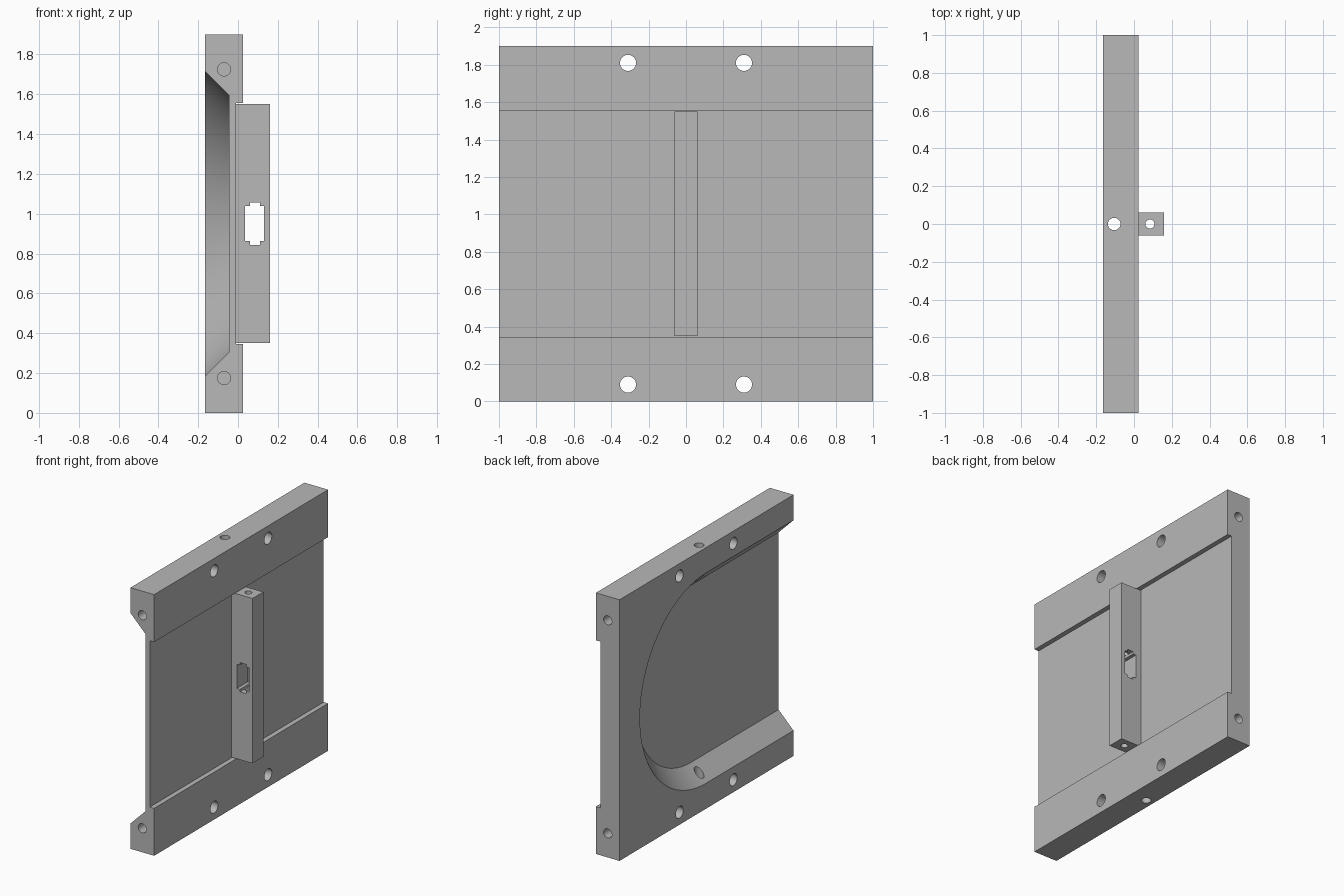
import bpy, bmesh
from math import sin, cos, pi
from mathutils import Matrix, Vector

cube = bpy.data.objects.get("Cube")
if cube:
    bpy.data.objects.remove(cube, do_unlink=True)

grey = bpy.data.materials.new("plain_grey")
grey.use_nodes = True
colour = (0.48, 0.48, 0.48, 1)
grey.diffuse_color = colour
grey.node_tree.nodes["Principled BSDF"].inputs["Base Color"].default_value = colour

MID = 0.95  # height of the middle of the plate


def make(name, bm):
    bmesh.ops.recalc_face_normals(bm, faces=bm.faces)
    mesh = bpy.data.meshes.new(name)
    bm.to_mesh(mesh)
    bm.free()
    mesh.materials.append(grey)
    ob = bpy.data.objects.new(name, mesh)
    bpy.context.collection.objects.link(ob)
    return ob


def box(name, low, high):
    bm = bmesh.new()
    low, high = Vector(low), Vector(high)
    size = Matrix.Diagonal((*(high - low), 1))
    bmesh.ops.create_cube(bm, size=1, matrix=Matrix.Translation((low + high) / 2) @ size)
    return make(name, bm)


def rod(centre, radius, length, axis):
    bm = bmesh.new()
    turn = Vector((0, 0, 1)).rotation_difference(Vector(axis)).to_matrix().to_4x4()
    bmesh.ops.create_cone(bm, cap_ends=True, segments=40, radius1=radius, radius2=radius,
                          depth=length, matrix=Matrix.Translation(centre) @ turn)
    return make("hole_cutter", bm)


def pocket_ring(bm, x, radius):
    # half circle towards the back, straight sides running out of the front
    pts = [(radius * cos(a), radius * sin(a)) for a in
           (-pi / 2 + pi * i / 64 for i in range(65))]
    pts = [(-1.2, -radius)] + pts + [(-1.2, radius)]
    return [bm.verts.new((x, y, MID + z)) for y, z in pts]


def pocket():
    bm = bmesh.new()
    outer = pocket_ring(bm, -0.215, 0.815)
    inner = pocket_ring(bm, -0.045, 0.645)
    bm.faces.new(outer)
    bm.faces.new(inner)
    for i in range(len(outer)):
        j = (i + 1) % len(outer)
        bm.faces.new((outer[i], outer[j], inner[j], inner[i]))
    return make("pocket_cutter", bm)


def cut(ob, cutters):
    for c in cutters:
        mod = ob.modifiers.new("cut", "BOOLEAN")
        mod.operation, mod.solver, mod.object = "DIFFERENCE", "EXACT", c
    bpy.context.view_layer.update()
    graph = bpy.context.evaluated_depsgraph_get()
    mesh = bpy.data.meshes.new_from_object(ob.evaluated_get(graph))
    ob.modifiers.clear()
    ob.data = mesh
    for c in cutters:
        bpy.data.objects.remove(c, do_unlink=True)


# Plate with a wide channel on one face and a bevelled pocket on the other
plate = box("plate", (-0.165, -1, 0), (0.025, 1, 1.9))
cutters = [box("channel_cutter", (-0.01, -1.2, 0.345), (0.2, 1.2, 1.555)), pocket()]
cutters.append(rod((-0.105, 0, MID), 0.033, 2.2, (0, 0, 1)))
for s in (-1, 1):
    for t in (-1, 1):
        # through holes in the face, blind holes in the ends
        cutters.append(rod((-0.07, 0.31 * s, MID + 0.86 * t), 0.043, 0.6, (1, 0, 0)))
        cutters.append(rod((-0.07, s, MID + 0.775 * t), 0.033, 0.4, (0, 1, 0)))
cut(plate, cutters)

# Handle bar with a notched window and a lengthwise bore
bar = box("handle_bar", (-0.01, -0.062, 0.35), (0.16, 0.062, 1.55))
cut(bar, [box("window_cutter", (0.035, -0.2, 0.862), (0.13, 0.2, 1.038)),
          box("notch_cutter", (0.06, -0.2, 0.844), (0.11, 0.2, 1.056)),
          rod((0.084, 0, MID), 0.024, 1.4, (0, 0, 1))])

bpy.ops.object.select_all(action="DESELECT")
for ob in (plate, bar):
    ob.select_set(True)
bpy.context.view_layer.objects.active = plate
bpy.ops.object.shade_smooth_by_angle()
